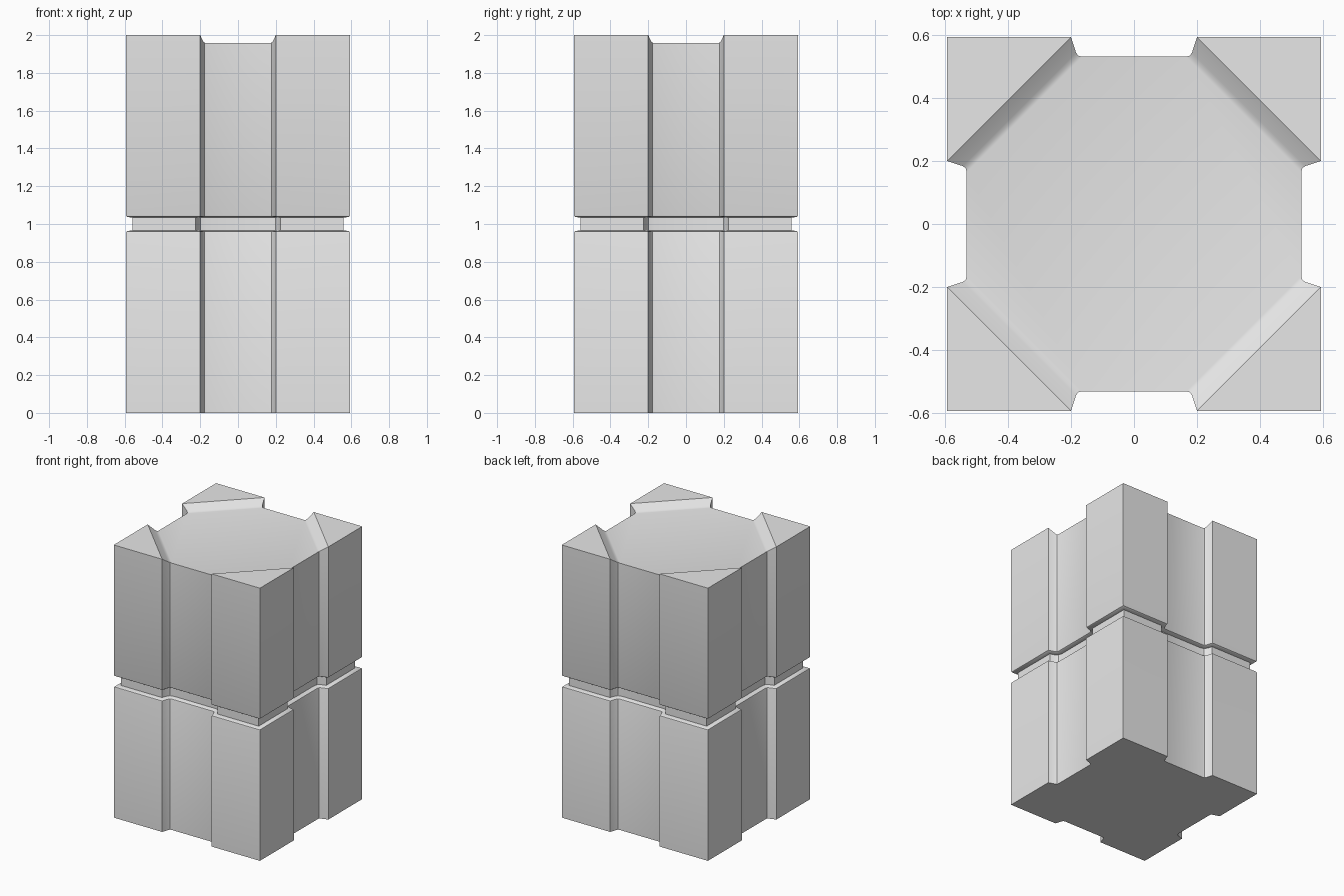
import bpy, bmesh
from mathutils import Vector

if "Cube" in bpy.data.objects:
    bpy.data.objects.remove(bpy.data.objects["Cube"])

# One flat stone grey
stone = bpy.data.materials.new("stone_grey")
stone.diffuse_color = (0.8, 0.8, 0.8, 1)
stone.use_nodes = True
stone.node_tree.nodes["Principled BSDF"].inputs["Base Color"].default_value = stone.diffuse_color

# Cross-section: square corner posts with a shallow recess on each side
H = 0.593
half = [(0.531, 0.165), (0.534, 0.177), (0.544, 0.184), (H, 0.2)]
half_top = [1.957, 1.960, 1.966, 2.0]
quarter = half + [(H, H)] + [(y, x) for x, y in reversed(half)]
top_z = (half_top + [2.0] + half_top[::-1]) * 4
profile = []
for k in range(4):
    for x, y in quarter:
        for _ in range(k):
            x, y = -y, x
        profile.append(Vector((x, y)))
N = len(profile)


def inset(d):
    """Profile moved inwards by d with mitred corners."""
    out = []
    for i, p in enumerate(profile):
        a = (p - profile[i - 1]).normalized()
        b = (profile[(i + 1) % N] - p).normalized()
        n1, n2 = Vector((-a.y, a.x)), Vector((-b.y, b.x))
        out.append(p + (n1 + n2) * (d / (1 + n1.dot(n2))))
    return out


bm = bmesh.new()

# Shaft: stacked rings, with the eased groove at mid height
rings = []
for z, d in [(0, 0), (0.953, 0), (0.959, 0.002), (0.963, 0.008), (0.966, 0.034),
             (1.034, 0.034), (1.037, 0.008), (1.041, 0.002), (1.047, 0)]:
    rings.append([bm.verts.new((p.x, p.y, z)) for p in inset(d)])
rings.append([bm.verts.new((p.x, p.y, z)) for p, z in zip(profile, top_z)])
for lo, hi in zip(rings, rings[1:]):
    for i in range(N):
        j = (i + 1) % N
        bm.faces.new((lo[i], lo[j], hi[j], hi[i]))
bm.faces.new(rings[0][::-1])

# Top: sunken octagon, sloping strips and raised corner triangles
top = rings[-1]
bm.faces.new([top[k * 9 + i] for k in range(4) for i in (0, 8)])
for k in range(4):
    q = top[k * 9:k * 9 + 9]
    for i in range(3):
        bm.faces.new((q[i], q[i + 1], q[7 - i], q[8 - i]))
    bm.faces.new((q[3], q[4], q[5]))
bmesh.ops.recalc_face_normals(bm, faces=bm.faces)

mesh = bpy.data.meshes.new("pillar_block")
bm.to_mesh(mesh)
bm.free()
mesh.materials.append(stone)
pillar = bpy.data.objects.new("pillar_block", mesh)
bpy.context.collection.objects.link(pillar)
bpy.context.view_layer.objects.active = pillar
pillar.select_set(True)
bpy.ops.object.shade_smooth_by_angle(angle=0.6)
